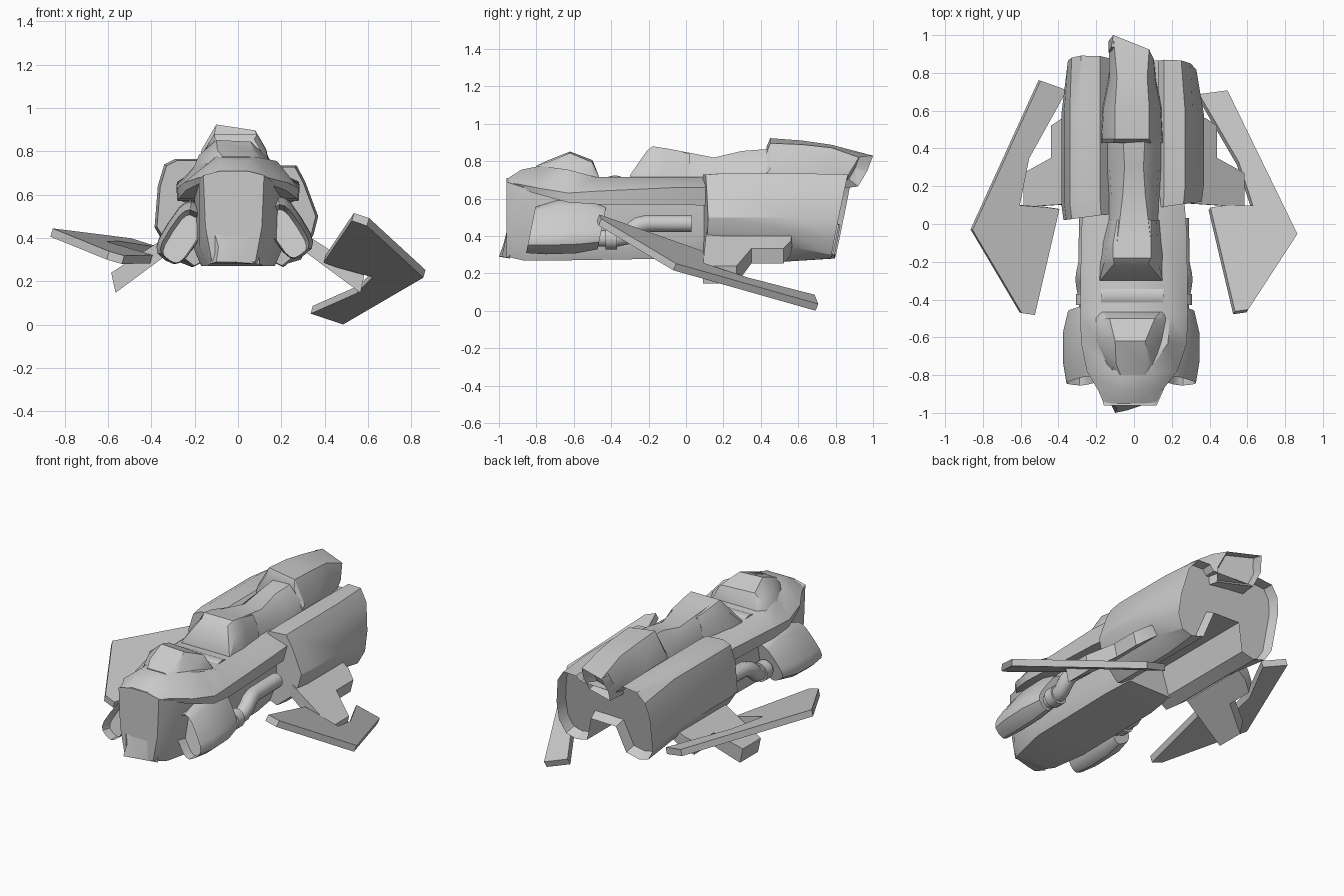
import bpy, bmesh, math
from mathutils import Vector, Matrix

if "Cube" in bpy.data.objects:
    bpy.data.objects.remove(bpy.data.objects["Cube"])


def finish(name, bm, smooth=28):
    bmesh.ops.recalc_face_normals(bm, faces=bm.faces)
    me = bpy.data.meshes.new(name)
    bm.to_mesh(me)
    bm.free()
    ob = bpy.data.objects.new(name, me)
    bpy.context.collection.objects.link(ob)
    bpy.ops.object.select_all(action='DESELECT')
    ob.select_set(True)
    bpy.context.view_layer.objects.active = ob
    bpy.ops.object.shade_smooth_by_angle(angle=math.radians(smooth))
    return ob


def loft(name, sections, recess=None, rim=0.025, depth=0.05, smooth=28):
    """Skin matching rings of 3D points; recess hollows the 'start' or 'end' cap."""
    bm = bmesh.new()
    rings = [[bm.verts.new(p) for p in s] for s in sections]
    n = len(rings[0])
    for a, b in zip(rings, rings[1:]):
        for i in range(n):
            j = (i + 1) % n
            bm.faces.new((a[i], a[j], b[j], b[i]))
    caps = {'start': bm.faces.new(rings[0][::-1]), 'end': bm.faces.new(rings[-1])}
    bmesh.ops.recalc_face_normals(bm, faces=bm.faces)
    if recess:
        bmesh.ops.inset_region(bm, faces=[caps[recess]], thickness=rim, depth=0)
        nrm = caps[recess].normal.copy()
        for v in caps[recess].verts:
            v.co -= nrm * depth
    return finish(name, bm, smooth)


def sym(y, half, dx=0.0, shear=0.0, roll=0.0, yaw=0.0):
    """Mirror a half profile of (x, z), bottom to top, into a ring at y."""
    full = half + [(-x, z) for x, z in reversed(half)]
    return [(x + dx, y + shear * (z - 0.5) + yaw * x, z + roll * x) for x, z in full]


def slab(name, pts, a, b, c, t):
    """Plate of plan outline pts lying on the plane z = a + b*x + c*y."""
    n = Vector((-b, -c, 1)).normalized() * t / 2
    mid = [Vector((x, y, a + b * x + c * y)) for x, y in pts]
    return loft(name, [[p - n for p in mid], [p + n for p in mid]])


# Lower hull and nose
loft("hull", [
    sym(-0.96, [(.10, .29), (.13, .45), (.14, .69), (.06, .71)], -.02),
    sym(-0.87, [(.13, .27), (.17, .36), (.17, .66), (.07, .70)], -.01),
    sym(-0.65, [(.17, .27), (.20, .34), (.20, .66), (.10, .70)]),
    sym(-0.05, [(.17, .28), (.20, .36), (.20, .66), (.10, .70)]),
    sym(0.14, [(.15, .29), (.20, .42), (.20, .66), (.10, .70)]),
])
loft("nose_lip", [
    [(-.10, -1.0, .29), (-.03, -.985, .29), (-.03, -.97, .36), (-.09, -.975, .36)],
    [(-.13, -.94, .28), (.10, -.94, .28), (.10, -.94, .5), (-.13, -.94, .5)],
])

# Cowl sweeping over the nose, continuing as shoulders back to the rear pods
loft("cowl_and_shoulders", [
    sym(-0.95, [(.12, .66), (.14, .685), (.06, .71)], -.02),
    sym(-0.88, [(.16, .65), (.17, .675), (.07, .755)], -.02),
    sym(-0.78, [(.23, .62), (.24, .655), (.09, .775)], -.01),
    sym(-0.63, [(.275, .58), (.28, .63), (.18, .755)]),
    sym(-0.48, [(.28, .57), (.285, .64), (.19, .715)]),
    sym(-0.05, [(.26, .57), (.28, .66), (.16, .715)]),
    sym(0.14, [(.24, .56), (.265, .66), (.13, .715)]),
], smooth=40)
loft("cowl_top", [
    sym(-0.80, [(.10, .72), (.09, .76), (.06, .776)], -.01),
    sym(-0.74, [(.15, .70), (.12, .765), (.085, .80)], -.01, 0, -.05),
    sym(-0.62, [(.20, .68), (.16, .775), (.08, .848)], -.02, 0, -.05),
    sym(-0.50, [(.20, .68), (.17, .75), (.12, .80)], -.01, 0, -.05),
    sym(-0.465, [(.18, .68), (.17, .70), (.15, .72)], -.01),
], smooth=35)

# Seat cushion and raised backrest
bm = bmesh.new()
bmesh.ops.create_cone(bm, cap_ends=True, segments=16, radius1=.08, radius2=.08, depth=.33,
                      matrix=Matrix.Translation((-.01, -.38, .645)) @ Matrix.Rotation(math.pi / 2, 4, 'Y'))
finish("seat_cushion", bm)
loft("seat_back", [
    sym(-0.30, [(.17, .68), (.168, .71), (.165, .725)], -.015),
    sym(-0.21, [(.17, .68), (.145, .80), (.09, .855)], -.015),
    sym(-0.18, [(.17, .68), (.14, .81), (.10, .88)], -.01),
    sym(-0.10, [(.16, .68), (.135, .81), (.10, .868)], -.01),
    sym(0.02, [(.14, .68), (.12, .79), (.09, .84)]),
], smooth=35)

# Spine between seat and tail
loft("spine", [
    sym(-0.10, [(.13, .68), (.12, .79), (.09, .868)]),
    sym(0.15, [(.14, .68), (.12, .77), (.06, .82)]),
    sym(0.30, [(.15, .68), (.13, .78), (.05, .855)]),
    sym(0.50, [(.15, .68), (.13, .79), (.06, .87)]),
], smooth=40)

# Rear body: two pods joined over an open arch, boxier and hollowed at the back
pod_front = [(-.21, .265), (-.33, .36), (-.385, .45), (-.37, .64), (-.34, .74), (-.29, .765),
             (-.18, .765), (-.12, .70), (.13, .70), (.16, .735), (.27, .735), (.31, .66),
             (.37, .50), (.35, .42), (.30, .34), (.21, .265), (.14, .30), (.09, .46),
             (-.09, .46), (-.14, .30)]
pod_back = [(-.23, .28), (-.30, .30), (-.34, .37), (-.35, .60), (-.33, .69), (-.28, .75),
            (-.18, .76), (-.12, .70), (.13, .70), (.16, .73), (.25, .73), (.30, .66),
            (.33, .50), (.33, .38), (.29, .30), (.22, .28), (.14, .30), (.09, .46),
            (-.09, .46), (-.14, .30)]


def rear_ring(profile, y, s, k, kx=0.0):
    return [(x * s, y + k * (z - .5) + kx * x, .5 + (z - .5) * s) for x, z in profile]


loft("rear_pods", [rear_ring(pod_front, .07, .97, 0, .13), rear_ring(pod_front, .16, 1, 0, .13),
                   rear_ring(pod_front, .58, 1, .1), rear_ring(pod_back, .83, 1, .2, -.04)],
     recess='end', rim=.02, depth=.06)

# Tail fairing above the pods, ending in a point to one side
loft("tail_fairing", [
    sym(0.43, [(.165, .68), (.16, .76), (.10, .86)], -.01, 0, -.15),
    sym(0.45, [(.165, .68), (.16, .78), (.09, .91)], -.01, 0, -.15),
    sym(0.62, [(.16, .66), (.15, .79), (.09, .90)], -.01, 0, -.12),
    sym(0.74, [(.13, .66), (.12, .79), (.08, .88)], -.01, .1, -.1),
    sym(0.80, [(.10, .66), (.12, .74), (.095, .825)], -.015, .5, -.05, -.4),
], recess='end', rim=.02, depth=.06)

# Steering vanes on each side, each set at its own tilt
slab("right_vane", [(.40, .08), (.53, -.47), (.60, -.46), (.86, -.06), (.49, .70),
                    (.34, .68), (.55, .32), (.625, .09), (.47, .09)], .447, -.276, -.4185, .04)
slab("left_vane", [(-.40, .08), (-.53, -.48), (-.60, -.47), (-.86, -.03), (-.50, .76),
                   (-.36, .71), (-.56, .35), (-.61, .10), (-.47, .09)], .183, -.284, .072, .04)

for side, s in (("left", -1), ("right", 1)):
    # Bracket sloping down from pod to vane, flaring at the outer end
    plan = [(.28, .57), (.38, .56), (.44, .52), (.44, .35), (.585, .27), (.585, .09), (.28, .11)]
    loft(side + "_bracket", [
        [(s * x, y, .62 - .65 * x) for x, y in plan],
        [(s * (x - .02), y, .58 - .74 * x) for x, y in plan]])

    # Forward thruster: tilted rounded box with a hollow mouth
    rings = []
    for y, k, cz in ((-.83, .85, .42), (-.72, 1, .435), (-.56, 1, .44), (-.45, .78, .43)):
        ring = []
        for i in range(16):
            a = 2 * math.pi * i / 16
            u = k * (.08 * math.copysign(abs(math.cos(a)) ** .6, math.cos(a)))
            v = k * (.15 * math.copysign(abs(math.sin(a)) ** .6, math.sin(a)))
            t = math.radians(33)
            x = u * math.cos(t) - v * math.sin(t)
            z = u * math.sin(t) + v * math.cos(t)
            ring.append((s * (.24 + x) - .015, y + .2 * z, cz + .012 * s + z))
        rings.append(ring)
    loft(side + "_thruster", rings, recess='start', rim=.012, depth=.06)

    # Exhaust pipe stepping up and back along the hull
    cu = bpy.data.curves.new(side + "_exhaust", 'CURVE')
    cu.dimensions = '3D'
    cu.bevel_depth, cu.bevel_resolution, cu.use_fill_caps = .046, 3, True
    path = [(-.52, .39, .24), (-.38, .385, .25), (-.33, .395, .26), (-.29, .43, .265),
            (-.255, .458, .26), (-.21, .467, .25), (.03, .467, .245)]
    sp = cu.splines.new('POLY')
    sp.points.add(len(path) - 1)
    for p, (y, z, x) in zip(sp.points, path):
        p.co = (s * x, y, z, 1)
    bpy.context.collection.objects.link(bpy.data.objects.new(side + "_exhaust", cu))

    # Pipe collar behind the thruster
    bm = bmesh.new()
    bmesh.ops.create_cone(bm, cap_ends=True, segments=16, radius1=.058, radius2=.058, depth=.06,
                          matrix=Matrix.Translation((s * .25, -.40, .387)) @ Matrix.Rotation(math.pi / 2, 4, 'X'))
    finish(side + "_pipe_collar", bm)
